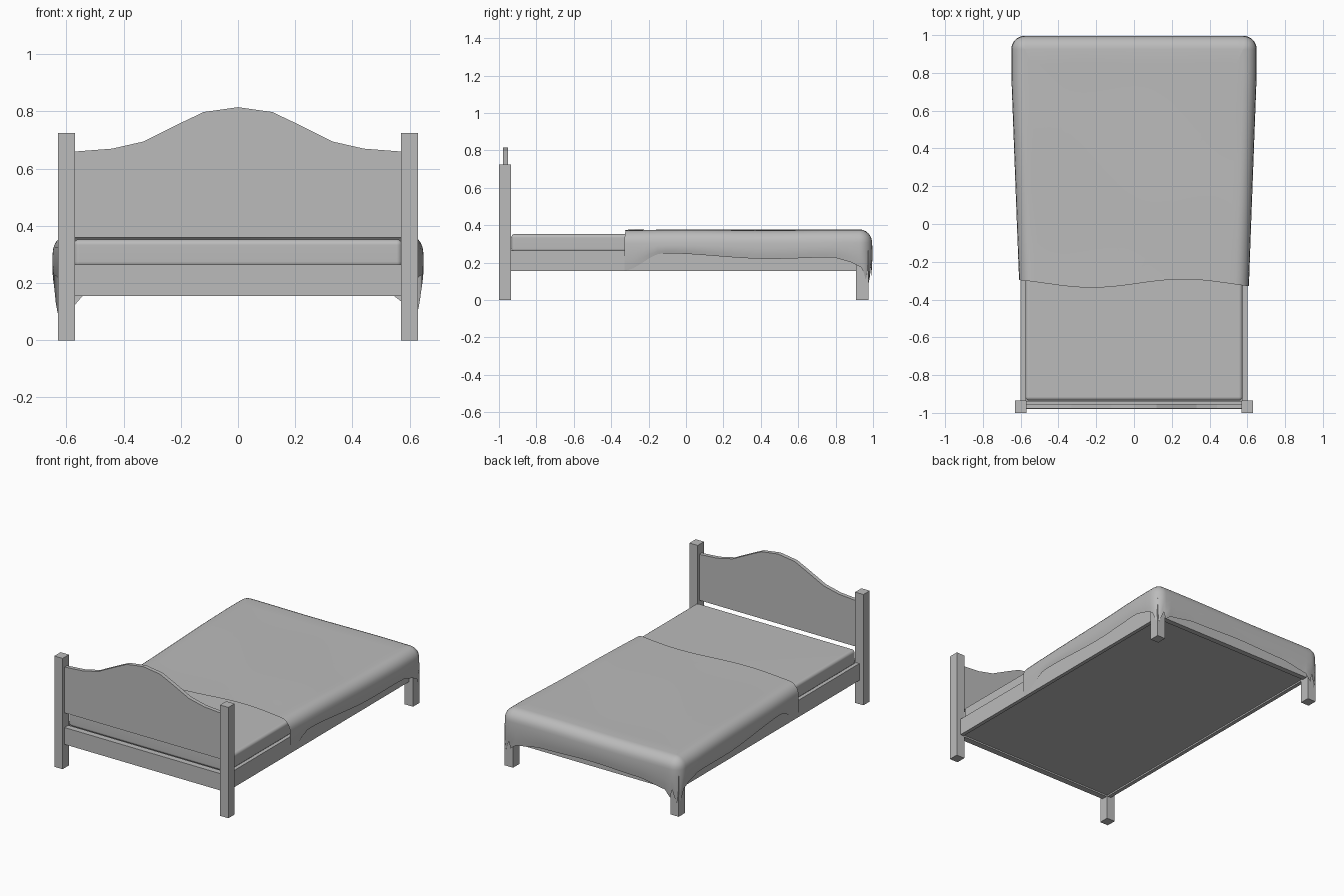
import bpy, bmesh, math

if "Cube" in bpy.data.objects:
    bpy.data.objects.remove(bpy.data.objects["Cube"])

grey = bpy.data.materials.new("soft_grey")
grey.use_nodes = True
colour = (0.5, 0.5, 0.5, 1)
grey.diffuse_color = colour
grey.node_tree.nodes["Principled BSDF"].inputs["Base Color"].default_value = colour


def finish(name, bm, smooth=False):
    bmesh.ops.recalc_face_normals(bm, faces=bm.faces)
    mesh = bpy.data.meshes.new(name)
    bm.to_mesh(mesh)
    bm.free()
    obj = bpy.data.objects.new(name, mesh)
    bpy.context.collection.objects.link(obj)
    mesh.materials.append(grey)
    for face in mesh.polygons:
        face.use_smooth = smooth
    return obj


def box(name, x, y, z):
    bm = bmesh.new()
    bmesh.ops.create_cube(bm, size=1)
    for v in bm.verts:
        for axis, span in enumerate((x, y, z)):
            v.co[axis] = span[0] if v.co[axis] < 0 else span[1]
    return finish(name, bm)


def interpolate(points, t):
    """Smoothly eased height between listed (position, height) pairs."""
    if t <= points[0][0]:
        return points[0][1]
    for (a, p), (b, q) in zip(points, points[1:]):
        if t <= b:
            f = (t - a) / (b - a)
            return p + (q - p) * f * f * (3 - 2 * f)
    return points[-1][1]


# Posts and side rails
for side, s in (("right", -1), ("left", 1)):
    across = sorted((0.57 * s, 0.63 * s))
    box(side + "_head_post", across, (-1, -0.935), (0, 0.725))
    box(side + "_foot_post", across, (0.91, 0.975), (0, 0.265))
    box(side + "_side_rail", sorted((0.575 * s, 0.6 * s)), (-0.935, 0.91), (0.155, 0.265))

# End rails and base panel
box("head_rail", (-0.57, 0.57), (-0.98, -0.94), (0.155, 0.265))
box("foot_rail", (-0.57, 0.57), (0.925, 0.96), (0.155, 0.265))
box("base_panel", (-0.575, 0.575), (-0.94, 0.925), (0.165, 0.255))

# Headboard with arched crest
crest = [(0, 0.815), (0.12, 0.798), (0.2, 0.76), (0.33, 0.695), (0.44, 0.67), (0.57, 0.66)]
outline = [(-x, z) for x, z in reversed(crest)] + crest[1:] + [(0.57, 0.36), (-0.57, 0.36)]
bm = bmesh.new()
panel = bm.faces.new([bm.verts.new((x, -0.978, z)) for x, z in outline])
extruded = bmesh.ops.extrude_face_region(bm, geom=[panel])["geom"]
bmesh.ops.translate(bm, vec=(0, 0.026, 0),
                    verts=[g for g in extruded if isinstance(g, bmesh.types.BMVert)])
finish("headboard", bm)

# Mattress with softened edges
mattress = box("mattress", (-0.575, 0.575), (-0.935, 0.95), (0.255, 0.353))
bevel = mattress.modifiers.new("soft_edges", "BEVEL")
bevel.width = 0.02
bevel.segments = 4
for face in mattress.data.polygons:
    face.use_smooth = True
mattress.modifiers.new("normals", "WEIGHTED_NORMAL")

# Blanket: a U-shaped outline, draped down to a wavy hem and shrunk inward for the top
FRONT, BACK, RADIUS, TOP = -0.315, 0.995, 0.07, 0.375
side_hem = [(-0.32, 0.155), (-0.12, 0.25), (0.45, 0.22), (0.78, 0.228), (0.9, 0.2), (0.99, 0.1)]
foot_hem = [(0, 0.2), (0.35, 0.19), (0.52, 0.165), (0.63, 0.1)]


def half_width(y):
    return 0.607 + 0.041 * min(1, (y - FRONT) / 1.1)


path = []   # core x, core y, outward normal x, y, hem height
for i in range(30):
    y = FRONT + (BACK - RADIUS - FRONT) * i / 29
    path.append((half_width(y) - RADIUS, y, 1, 0, interpolate(side_hem, y)))
core_x, core_y = path[-1][0], path[-1][1]
for i in range(1, 8):
    a = math.pi / 2 * i / 8
    hem = 0.09 + 0.095 * abs(math.cos(2 * a)) ** 1.5
    path.append((core_x, core_y, math.cos(a), math.sin(a), hem))
for i in range(16):
    x = core_x * (1 - i / 15)
    path.append((x, core_y, 0, 1, interpolate(foot_hem, x)))
path += [(-x, y, -nx, ny, h - (0.015 if h < 0.15 else 0)) for x, y, nx, ny, h in reversed(path[:-1])]


def top_height(x, y):
    ripple = math.sin(5 * x + 3 * y) * math.cos(4 * y - 2 * x)
    return TOP + 0.003 * ripple


def row_point(p, out, drop):
    x, y, nx, ny, hem = p
    z = top_height(x, y) - drop
    return x + nx * out, y + ny * out, z


rows = []
for step in range(5):                       # hanging skirt
    f = step / 4
    row = []
    for p in path:
        top = TOP - RADIUS
        sway = 0.004 * math.sin(f * math.pi) - 0.006 * (1 - f)
        x, y, z = row_point(p, RADIUS + sway, RADIUS)
        row.append((x, y, p[4] + (z - p[4]) * f))
    rows.append(row)
for step in range(1, 7):                    # rounded shoulder
    a = math.pi / 2 * step / 6
    rows.append([row_point(p, RADIUS * math.cos(a), RADIUS * (1 - math.sin(a))) for p in path])
for step in range(1, 16):                   # top sheet
    k = 1 - step / 16
    row = []
    for p in path:
        x, y = p[0] * k, FRONT + (p[1] - FRONT) * k
        row.append((x, y, top_height(x, y)))
    rows.append(row)

bm = bmesh.new()
grid = [[bm.verts.new(co) for co in row] for row in rows]
for lower, upper in zip(grid, grid[1:]):
    for i in range(len(path) - 1):
        bm.faces.new((lower[i], lower[i + 1], upper[i + 1], upper[i]))
centre = bm.verts.new((0, FRONT, top_height(0, FRONT)))
for a, b in zip(grid[-1], grid[-1][1:]):
    bm.faces.new((a, b, centre))
for v in bm.verts:                          # wavy turned edge near the pillow end
    fade = max(0, 1 - (v.co.y - FRONT) / 0.3)
    v.co.y += 0.022 * fade * math.sin(6.5 * (v.co.x - 0.02))
finish("blanket", bm, smooth=True)
